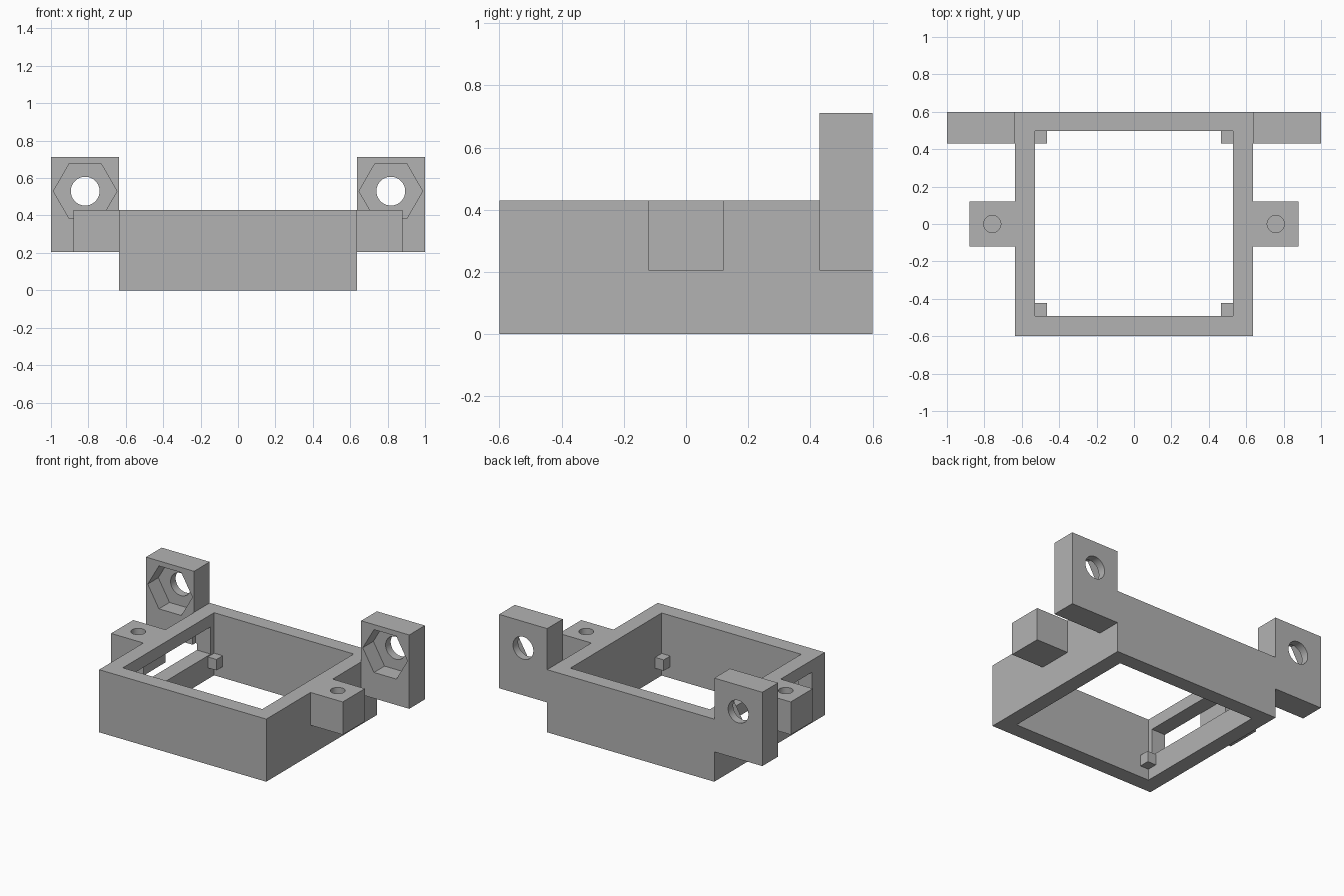
import bpy
import bmesh
from math import radians
from mathutils import Matrix, Vector

cube = bpy.data.objects.get("Cube")
if cube:
    bpy.data.objects.remove(cube, do_unlink=True)

grey = bpy.data.materials.new("plain grey")
grey.use_nodes = True
grey.diffuse_color = (0.45, 0.45, 0.45, 1)
grey.node_tree.nodes["Principled BSDF"].inputs["Base Color"].default_value = (0.45, 0.45, 0.45, 1)


def finish(name, bm):
    mesh = bpy.data.meshes.new(name)
    bm.to_mesh(mesh)
    bm.free()
    mesh.materials.append(grey)
    obj = bpy.data.objects.new(name, mesh)
    bpy.context.collection.objects.link(obj)
    return obj


def box(name, x, y, z):
    """Box from (min, max) pairs, given in any order."""
    bm = bmesh.new()
    bmesh.ops.create_cube(bm, size=1)
    spans = [sorted(s) for s in (x, y, z)]
    size = Vector([b - a for a, b in spans])
    centre = Vector([(a + b) / 2 for a, b in spans])
    bmesh.ops.transform(bm, verts=bm.verts, matrix=Matrix.Translation(centre) @ Matrix.Diagonal(size).to_4x4())
    return finish(name, bm)


def prism(name, sides, radius, depth, centre, turn):
    bm = bmesh.new()
    bmesh.ops.create_cone(bm, cap_ends=True, segments=sides, radius1=radius, radius2=radius, depth=depth)
    bmesh.ops.transform(bm, verts=bm.verts, matrix=Matrix.Translation(centre) @ turn)
    return finish(name, bm)


def combine(target, tool, operation):
    """Apply a boolean to the target and discard the tool."""
    tool.hide_render = True
    mod = target.modifiers.new(operation.lower(), "BOOLEAN")
    mod.operation = operation
    mod.solver = "EXACT"
    mod.object = tool
    bpy.context.view_layer.objects.active = target
    bpy.ops.object.modifier_apply(modifier=mod.name)
    bpy.data.objects.remove(tool, do_unlink=True)


# Open rectangular frame
frame = box("bracket_frame", (-0.635, 0.635), (-0.6, 0.6), (0, 0.43))
combine(frame, box("opening", (-0.53, 0.53), (-0.493, 0.498), (-0.2, 0.8)), "DIFFERENCE")

# Mounting ears at the back and screw tabs on the sides
for side in (-1, 1):
    combine(frame, box("ear", (side * 0.635, side), (0.43, 0.6), (0.205, 0.712)), "UNION")

# Window through one side wall, slightly notching the ear
combine(frame, box("window", (-0.645, -0.5), (-0.46, 0.46), (0.16, 0.347)), "DIFFERENCE")

upright = Matrix.Identity(4)
flat_hex = Matrix.Rotation(radians(90), 4, "X") @ Matrix.Rotation(radians(30), 4, "Z")
along_y = Matrix.Rotation(radians(90), 4, "X")
for side in (-1, 1):
    combine(frame, box("tab", (side * 0.635, side * 0.88), (-0.12, 0.12), (0.205, 0.43)), "UNION")
    # Blind screw hole in the tab
    combine(frame, prism("screw_hole", 48, 0.046, 0.34, (side * 0.758, 0, 0.43), upright), "DIFFERENCE")
    # Hexagonal nut pocket, points left and right, and bolt hole through the ear
    pocket = prism("nut_pocket", 6, 0.17, 0.22, (side * 0.817, 0.435, 0.53), flat_hex)
    # Turn the hexagon if its points lie above and below
    if max(v.co.z for v in pocket.data.vertices) > 0.53 + 0.16:
        pocket.data.transform(Matrix.Translation((side * 0.817, 0, 0.53))
                              @ Matrix.Rotation(radians(30), 4, "Y")
                              @ Matrix.Translation((-side * 0.817, 0, -0.53)))
    combine(frame, pocket, "DIFFERENCE")
    combine(frame, prism("bolt_hole", 64, 0.077, 0.6, (side * 0.817, 0.5, 0.53), along_y), "DIFFERENCE")

# Small support blocks in the four inner corners
for side in (-1, 1):
    for end, y in (("front", (-0.493, -0.422)), ("back", (0.43, 0.498))):
        block = box(f"{end}_corner_block", (side * 0.465, side * 0.53), y, (0.077, 0.152))
        combine(frame, block, "UNION")

bpy.ops.object.select_all(action="DESELECT")
frame.select_set(True)
bpy.context.view_layer.objects.active = frame
bpy.ops.object.shade_smooth_by_angle(angle=radians(25))
